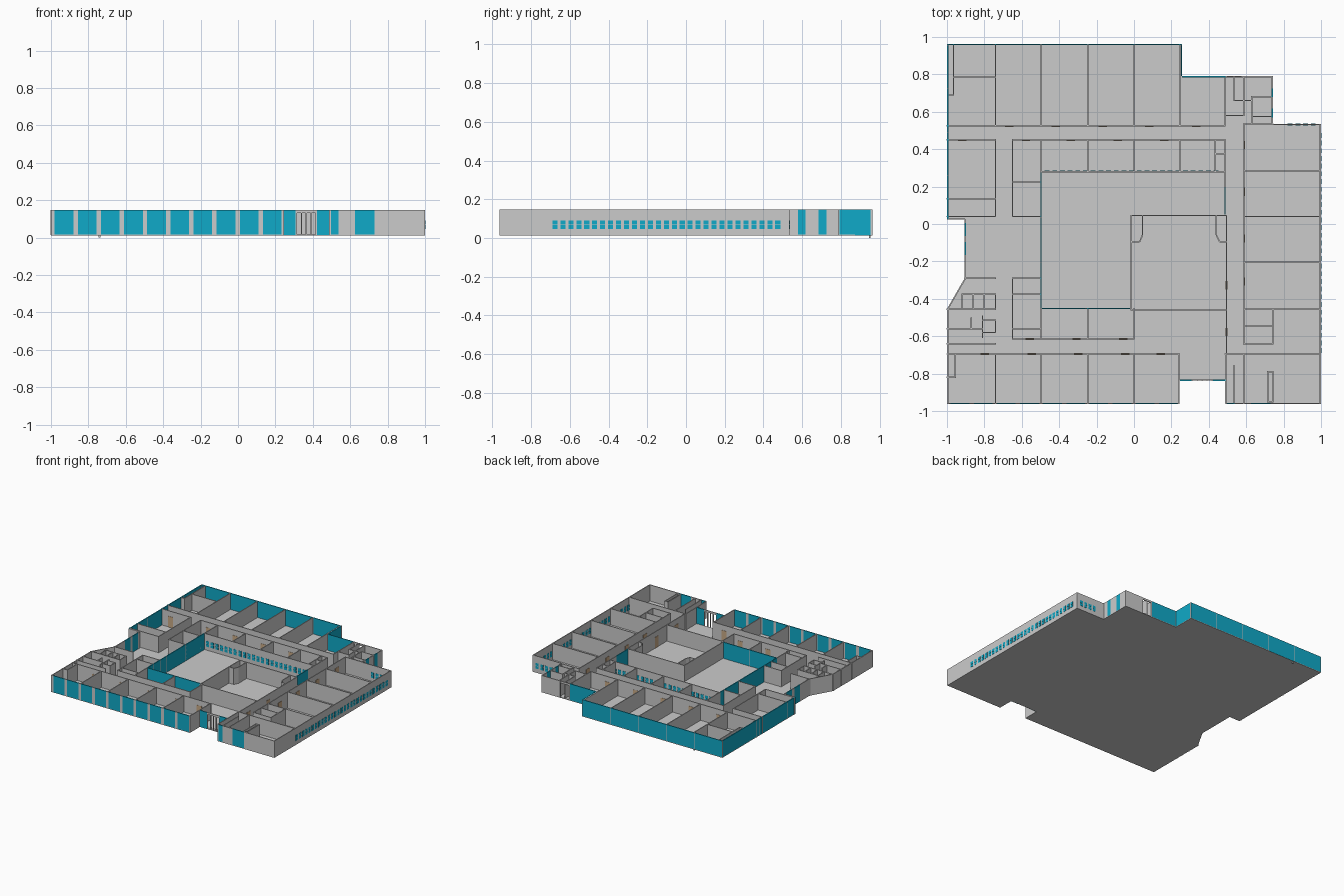
import bpy, bmesh
from mathutils import Vector, Matrix
from math import atan2

if "Cube" in bpy.data.objects:
    bpy.data.objects.remove(bpy.data.objects["Cube"])

Z0, Z1, T = 0.013, 0.148, 0.007


def material(name, rgb):
    m = bpy.data.materials.new(name)
    m.diffuse_color = (*rgb, 1)
    m.use_nodes = True
    m.node_tree.nodes["Principled BSDF"].inputs["Base Color"].default_value = m.diffuse_color
    return m


TEAL = material("teal_glass", (0.005, 0.40, 0.58))
TAN = material("tan_door", (0.58, 0.40, 0.24))
parts = {}


def wall(part, x0, y0, x1, y1, z0=Z0, z1=Z1, t=T, ext=0.0):
    """Upright slab between two plan points, added to the named part."""
    bm = parts.setdefault(part, bmesh.new())
    a, b = Vector((x0, y0, 0)), Vector((x1, y1, 0))
    d = b - a
    mid = (a + b) / 2
    mid.z = (z0 + z1) / 2
    m = (Matrix.Translation(mid) @ Matrix.Rotation(atan2(d.y, d.x), 4, 'Z')
         @ Matrix.Diagonal((d.length + ext, t, z1 - z0, 1)))
    bmesh.ops.create_cube(bm, size=1, matrix=m)


def hor(part, y, *spans):
    for x0, x1 in spans:
        wall(part, x0, y, x1, y, ext=T)


def ver(part, xs, y0, y1):
    for x in xs:
        wall(part, x, y0, x, y1)


def banded(x0, y0, x1, y1, spans):
    """Outer wall with full-height glass over the given distances, solid elsewhere."""
    a, b = Vector((x0, y0)), Vector((x1, y1))
    u = (b - a).normalized()
    pos = 0.0
    for s, e in list(spans) + [((b - a).length,) * 2]:
        if s - pos > 0.001:
            wall("outer_walls", *(a + u * pos), *(a + u * s))
        if e - s > 0.001:
            wall("glass_panels", *(a + u * s), *(a + u * e))
        pos = e


def panels(length, n, gap=0.004):
    step = length / n
    return [(i * step + gap / 2, (i + 1) * step - gap / 2) for i in range(n)]


def small_windows(x, y, dx, dy, n):
    """Row of two-pane windows set into a wall."""
    for i in range(n):
        cx, cy = x + dx * i, y + dy * i
        ux, uy = (0.013, 0) if dx else (0, 0.013)
        for z in (0.046, 0.070):
            wall("small_windows", cx - ux, cy - uy, cx + ux, cy + uy, z, z + 0.021, T + 0.003)


def doors(along_x, fixed, places, w=0.045):
    for p in places:
        a, b = ((p, fixed), (p + w, fixed)) if along_x else ((fixed, p), (fixed, p + w))
        wall("doors", *a, *b, 0.016, 0.105, T + 0.004)


# floor slab
outline = [(-1, .963), (-1, .025), (-.905, .025), (-.905, -.29), (-1, -.455), (-1, -.963),
           (.243, -.963), (.243, -.835), (.49, -.835), (.49, -.963), (1, -.963), (1, .535),
           (.743, .535), (.743, .79), (.257, .79), (.257, .963)]
fb = parts.setdefault("floor_slab", bmesh.new())
face = fb.faces.new([fb.verts.new((x, y, 0.012)) for x, y in outline])
top = bmesh.ops.extrude_face_region(fb, geom=[face])["geom"]
bmesh.ops.translate(fb, vec=(0, 0, 0.005), verts=[v for v in top if isinstance(v, bmesh.types.BMVert)])
bmesh.ops.recalc_face_normals(fb, faces=fb.faces)
# small stub below the slab
wall("floor_stub", -.745, .95, -.735, .95, 0, .013, .008)

# outer walls
E = 0.9965  # wall centre line on the outer edges
F = 0.9595
banded(-1, -F, .243, -F, [(.02 + .1237 * i, .12 + .1237 * i) for i in range(10)])
banded(.49, -F, 1, -F, [(.008, .046), (.135, .24)])
banded(E, -.956, E, .535, [])
banded(.743, .5315, .993, .5315, [])
banded(.7395, .535, .7395, .79, [(.035, .082), (.145, .19)])
banded(.736, .7865, .58, .7865, [])
banded(.49, .7865, .257, .7865, panels(.233, 1))
banded(.2535, .79, .2535, .956, panels(.166, 1))
banded(.257, F, -1, F, panels(1.257, 5))
banded(-E, .956, -E, .025, panels(.931, 4))
banded(-.993, .0285, -.905, .0285, [])
banded(-.9015, .025, -.9015, -.29, [(.02, .09), (.12, .19)])
banded(-.9015, -.29, -E, -.455, [])
banded(-E, -.455, -E, -.956, [])
# front and back entrances
banded(.243, -.835, .31, -.835, panels(.067, 1))
banded(.42, -.835, .49, -.835, panels(.07, 1))
for x in (.312, .34, .365, .39, .418):
    wall("entrance_frame", x - .003, -.835, x + .003, -.835)
wall("entrance_frame", .31, -.835, .42, -.835, .132, Z1, .006)
for x in (.493, .535, .577):
    wall("entrance_frame", x - .003, .7865, x + .003, .7865)
wall("entrance_frame", .49, .7865, .58, .7865, .132, Z1, .006)

# back row of rooms
P = "back_room_walls"
hor(P, .525, (-1, .487))
hor(P, .785, (-.965, -.74))
hor(P, .69, (-.995, -.965))
ver(P, [-.965], .69, .96)
ver(P, [-.74, -.497, -.247, 0, .245], .525, .96)
ver(P, [.487], .525, .785)
ver(P, [.535], .66, .785)
ver(P, [.587], .58, .785)
ver(P, [.63], .535, .68)
hor(P, .66, (.535, .63))
hor(P, .58, (.487, .587))
hor(P, .68, (.63, .74))
hor(P, .575, (.63, .74))

# second row and left rooms
P = "inner_room_walls"
hor(P, .45, (-1, -.74), (-.65, .487))
hor(P, .135, (-1, -.74))
hor(P, .04, (-1, -.74), (-.65, -.497))
hor(P, .225, (-.65, -.497))
hor(P, .28, (-.497, .487))
hor(P, .375, (.435, .487))
ver(P, [-.74, -.65], .04, .45)
ver(P, [-.497, -.247, 0, .245, .435], .28, .45)
ver(P, [.487], .2, .45)

# right wing
P = "right_wing_walls"
ver(P, [.587], -.64, .535)
for y in (.285, .04, -.205, -.455):
    hor(P, y, (.587, .995))
hor(P, .535, (.587, .743))
hor(P, -.545, (.587, .743))
hor(P, -.64, (.587, .743))
ver(P, [.743], -.64, -.455)
hor(P, -.695, (.487, .995))
ver(P, [.49, .587], -.96, -.695)
ver(P, [.535], -.96, -.755)
ver(P, [.715, .743], -.95, -.79)
hor(P, -.79, (.715, .743))
hor(P, -.95, (.715, .743))

# central hall
P = "hall_walls"
ver(P, [.495], -.695, .045)
ver(P, [-.015], -.46, .045)
hor(P, .045, (-.015, .495))
hor(P, -.46, (-.015, .495))
for x0, x1, x2 in ((.045, .03, -.015), (.44, .458, .495)):
    wall(P, x0, .045, x0, -.06)
    wall(P, x0, -.06, x1, -.095)
    wall(P, x1, -.095, x2, -.095)

# front rooms
P = "front_room_walls"
hor(P, -.695, (-1, .243))
ver(P, [-.74, -.497, -.247, 0], -.96, -.695)
ver(P, [.2395], -.96, -.695)
ver(P, [-.955], -.82, -.695)
hor(P, -.82, (-1, -.955))
hor(P, -.615, (-.65, 0))
ver(P, [-.497, -.247, 0], -.615, -.45)
ver(P, [-.65], -.615, -.29)
for y in (-.29, -.375, -.56):
    hor(P, y, (-.65, -.497))

# washrooms and stalls
P = "washroom_walls"
hor(P, -.29, (-.905, -.74))
hor(P, -.375, (-.92, -.74))
hor(P, -.455, (-1, -.74))
hor(P, -.64, (-1, -.74))
hor(P, -.56, (-1, -.81))
hor(P, -.515, (-.81, -.74))
hor(P, -.58, (-.81, -.74))
ver(P, [-.92, -.86, -.80, -.74], -.455, -.375)
ver(P, [-.87], -.56, -.50)
ver(P, [-.81], -.61, -.49)
ver(P, [-.74], -.58, -.515)

# courtyard glazing
banded(-.497, -.45, -.497, .277, panels(.727, 3))
banded(-.494, -.452, -.02, -.452, panels(.474, 2))
banded(.487, .2, .487, .05, panels(.15, 1))

# small windows on the right side, back step and courtyard wall
small_windows(E, -.677, 0, .0411, 29)
small_windows(.835, .5315, .0411, 0, 4)
small_windows(-.465, .28, .0411, 0, 23)

# doors along the corridors
doors(True, .525, [-.69, -.44, -.19, .06, .31])
doors(True, .45, [-.94, -.60, -.36, -.11, .14])
doors(True, -.695, [-.82, -.57, -.32, -.07, .12])
doors(True, -.615, [-.58, -.33, -.08])
doors(False, .587, [.40, .15, -.10, -.33])
doors(False, .495, [-.35, -.60])

# turn every collected part into an object
colours = {"glass_panels": TEAL, "small_windows": TEAL, "doors": TAN}
for name, bm in parts.items():
    me = bpy.data.meshes.new(name)
    bm.to_mesh(me)
    bm.free()
    if name in colours:
        me.materials.append(colours[name])
    bpy.context.collection.objects.link(bpy.data.objects.new(name, me))
